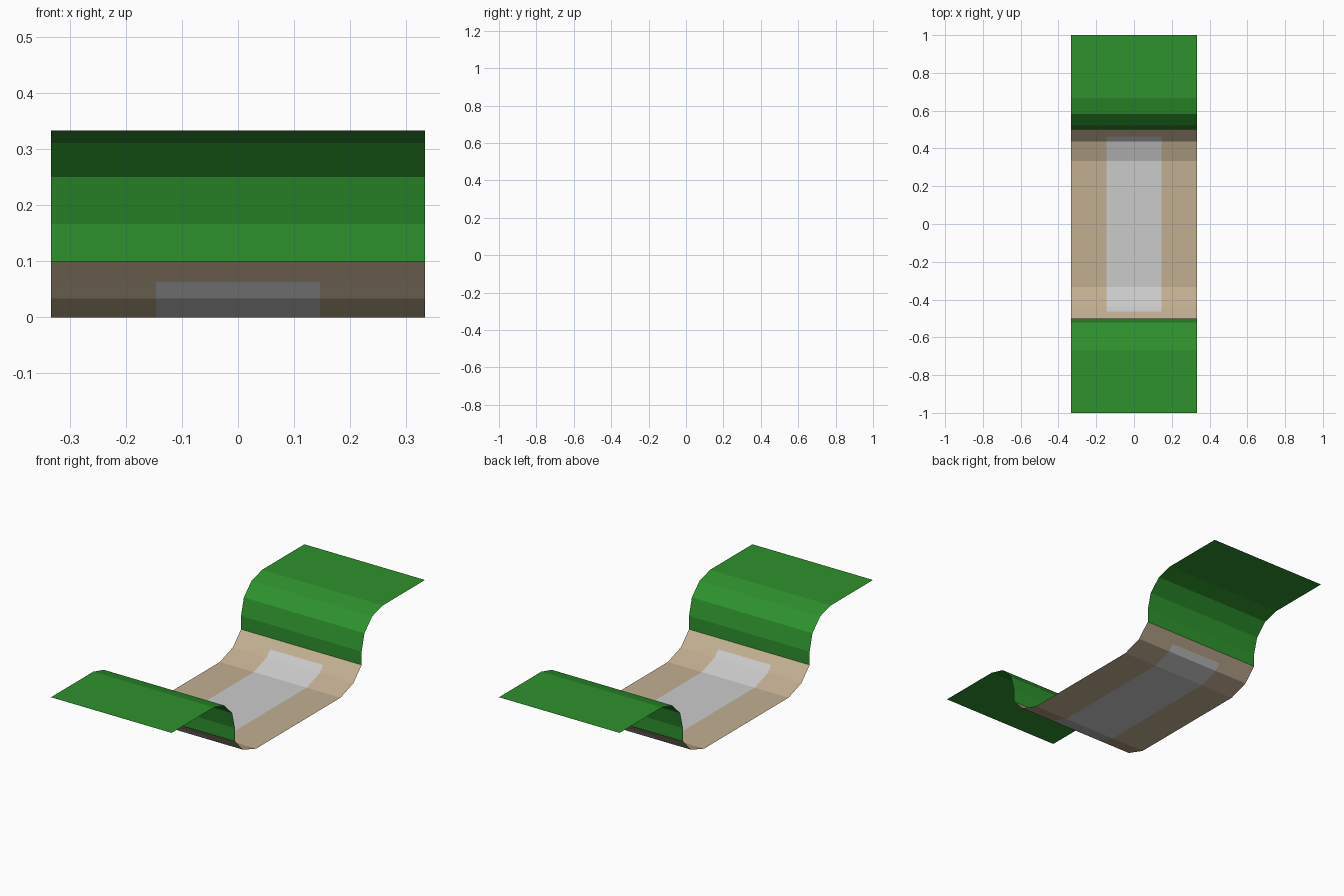
import bpy, bmesh
from math import sin, cos, radians

if "Cube" in bpy.data.objects:
    bpy.data.objects.remove(bpy.data.objects["Cube"])

HALF_W = 1 / 3      # half width of the tile
STRIP_W = 0.146     # half width of the grey stream strip
R = 1 / 6           # radius of the bank's rounded shoulder


def material(name, color):
    m = bpy.data.materials.new(name)
    m.diffuse_color = (*color, 1)
    m.use_nodes = True
    m.node_tree.nodes["Principled BSDF"].inputs["Base Color"].default_value = m.diffuse_color
    return m


def sheet(name, strips, mat=None):
    """Open sheet: each strip is (x0, x1, profile), a (y, z) profile running towards +y."""
    bm = bmesh.new()
    for x0, x1, profile in strips:
        rows = [[bm.verts.new((x, y, z)) for x in (x0, x1)] for y, z in profile]
        for a, b in zip(rows, rows[1:]):
            bm.faces.new((a[0], a[1], b[1], b[0]))
    bmesh.ops.remove_doubles(bm, verts=bm.verts, dist=1e-5)
    mesh = bpy.data.meshes.new(name)
    bm.to_mesh(mesh)
    bm.free()
    if mat:
        mesh.materials.append(mat)
    obj = bpy.data.objects.new(name, mesh)
    bpy.context.collection.objects.link(obj)
    return obj


def mirrored(profile):
    return [(-y, z) for y, z in reversed(profile)]


grass = material("grass", (0.027, 0.285, 0.027))
sand = material("sand", (0.54, 0.43, 0.285))

# Grass banks: short vertical wall, rounded shoulder, flat top
bank = [(0.5, 0.1)]
bank += [(2 / 3 - R * cos(radians(a)), R + R * sin(radians(a))) for a in (0, 30, 60, 90)]
bank += [(1.0, 1 / 3)]
sheet("back_grass_bank", [(-HALF_W, HALF_W, bank)], grass)
sheet("front_grass_bank", [(-HALF_W, HALF_W, mirrored(bank))], grass)

# Stream strip lying flush in the bed
strip_half = [(1 / 3, 0), (0.436, 0.034), (0.464, 0.063)]
strip = mirrored(strip_half) + strip_half
sheet("stream_strip", [(-STRIP_W, STRIP_W, strip)])

# Sand bed around the strip
bed_half = strip_half + [(0.5, 0.1)]
bed = mirrored(bed_half) + bed_half
sheet("sand_bed", [(-HALF_W, -STRIP_W, bed),
                   (STRIP_W, HALF_W, bed),
                   (-STRIP_W, STRIP_W, bed[:2]),
                   (-STRIP_W, STRIP_W, bed[-2:])], sand)
